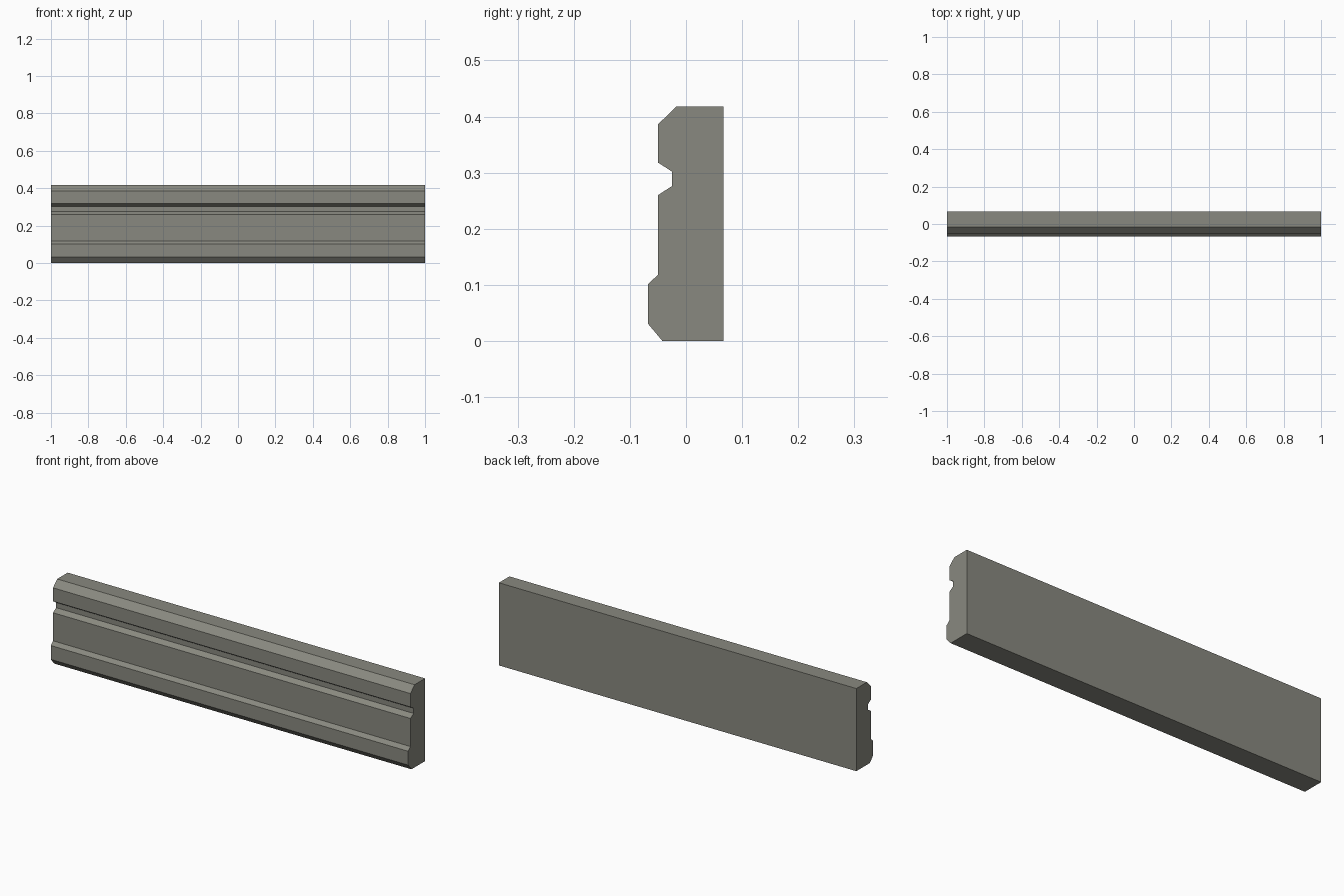
import bpy
import bmesh

if "Cube" in bpy.data.objects:
    bpy.data.objects.remove(bpy.data.objects["Cube"])

# Single flat stone colour
stone = bpy.data.materials.new("warm_grey_stone")
stone.diffuse_color = (0.25, 0.25, 0.215, 1.0)
stone.use_nodes = True
stone.node_tree.nodes["Principled BSDF"].inputs["Base Color"].default_value = stone.diffuse_color

# Moulding cross-section (y, z): flat back, chamfered top, groove, stepped foot
profile = [
    (0.067, 0.0), (0.067, 0.418), (-0.017, 0.418), (-0.050, 0.386),
    (-0.050, 0.318), (-0.025, 0.302), (-0.025, 0.276), (-0.050, 0.260),
    (-0.050, 0.118), (-0.068, 0.101), (-0.068, 0.031), (-0.042, 0.0),
]

# Sweep the section along the full length
bm = bmesh.new()
section = bm.faces.new([bm.verts.new((-1.0, y, z)) for y, z in profile])
swept = bmesh.ops.extrude_face_region(bm, geom=[section], use_keep_orig=True)
moved = [v for v in swept["geom"] if isinstance(v, bmesh.types.BMVert)]
bmesh.ops.translate(bm, vec=(2.0, 0, 0), verts=moved)
bmesh.ops.recalc_face_normals(bm, faces=bm.faces)

mesh = bpy.data.meshes.new("moulding_strip")
bm.to_mesh(mesh)
bm.free()
mesh.materials.append(stone)
strip = bpy.data.objects.new("moulding_strip", mesh)
bpy.context.collection.objects.link(strip)
